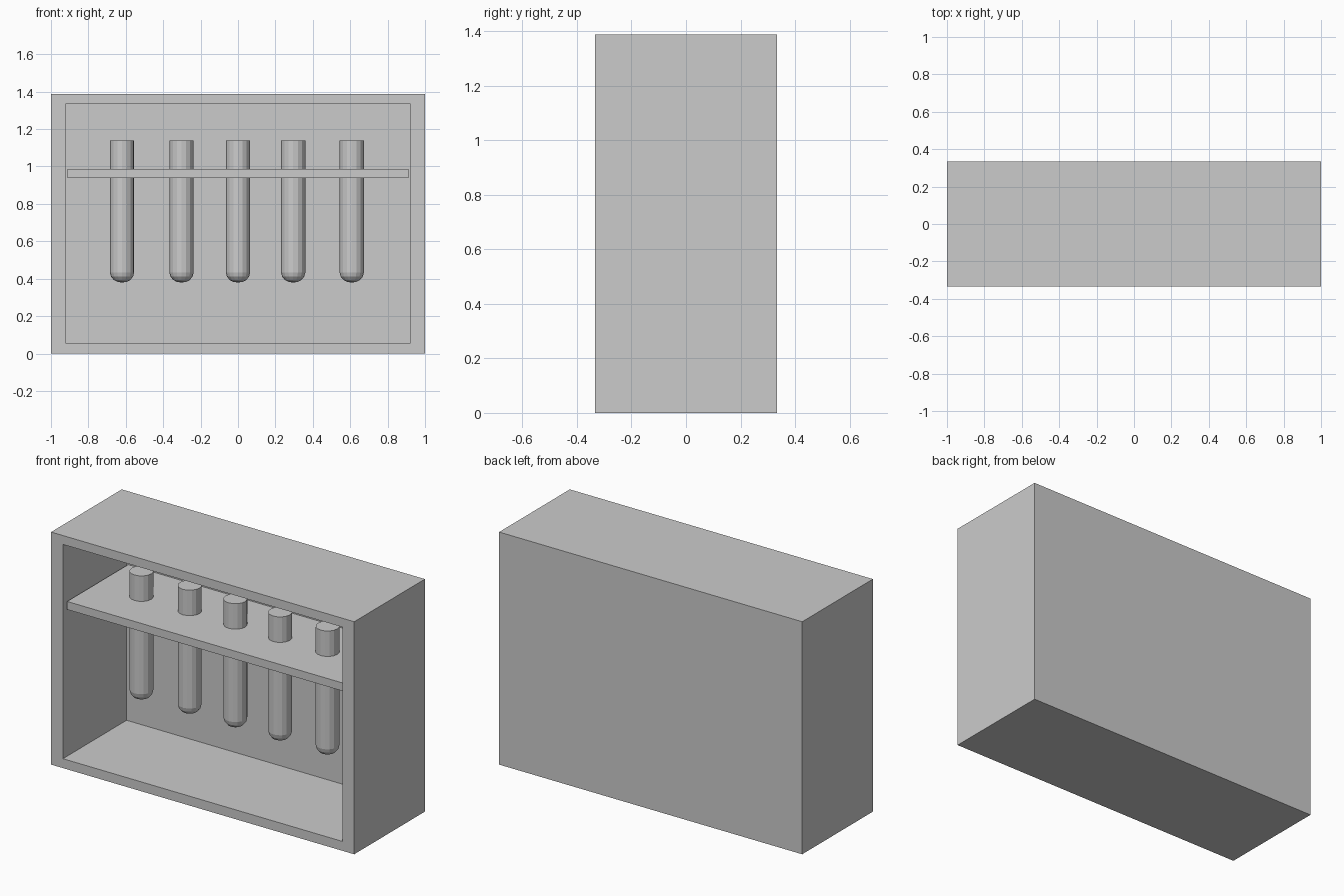
import bpy, bmesh
from mathutils import Matrix, Vector

cube = bpy.data.objects.get("Cube")
if cube:
    bpy.data.objects.remove(cube, do_unlink=True)

grey = bpy.data.materials.new("plain grey")
grey.use_nodes = True
colour = (0.6, 0.6, 0.6, 1)
grey.diffuse_color = colour
grey.node_tree.nodes["Principled BSDF"].inputs["Base Color"].default_value = colour


def finish(name, bm):
    bmesh.ops.recalc_face_normals(bm, faces=bm.faces)
    mesh = bpy.data.meshes.new(name)
    bm.to_mesh(mesh)
    bm.free()
    mesh.materials.append(grey)
    obj = bpy.data.objects.new(name, mesh)
    bpy.context.collection.objects.link(obj)
    return obj


def add_box(bm, low, high):
    low, high = Vector(low), Vector(high)
    scale = Matrix.Diagonal((*(high - low), 1))
    bmesh.ops.create_cube(bm, size=1, matrix=Matrix.Translation((low + high) / 2) @ scale)


# Cabinet: a solid block whose front face is inset and pushed in
WIDTH, DEPTH, HEIGHT = 1.0, 0.333, 1.387
OPEN_X, OPEN_LOW, OPEN_HIGH, BACK = 0.922, 0.056, 1.334, 0.267
bm = bmesh.new()
add_box(bm, (-WIDTH, -DEPTH, 0), (WIDTH, DEPTH, HEIGHT))
bm.normal_update()
front = min(bm.faces, key=lambda f: f.calc_center_median().y)
bmesh.ops.inset_region(bm, faces=[front], thickness=0.05)
for v in front.verts:
    v.co.x = OPEN_X if v.co.x > 0 else -OPEN_X
    v.co.z = OPEN_HIGH if v.co.z > HEIGHT / 2 else OPEN_LOW
pushed = bmesh.ops.extrude_discrete_faces(bm, faces=[front])["faces"][0]
for v in pushed.verts:
    v.co.y = BACK
finish("cabinet", bm)

# Shelf that holds the tubes
bm = bmesh.new()
add_box(bm, (-0.912, -0.308, 0.939), (0.912, BACK, 0.987))
finish("shelf", bm)

# Tubes: a capped profile with a rounded bottom, spun around z
profile = [(0, 0.38), (0.022, 0.382), (0.044, 0.393), (0.059, 0.411),
           (0.065, 0.433), (0.065, 1.139), (0, 1.139)]
for number, x in enumerate((-0.62, -0.302, 0, 0.295, 0.608), 1):
    bm = bmesh.new()
    verts = [bm.verts.new((r, 0, z)) for r, z in profile]
    edges = [bm.edges.new(pair) for pair in zip(verts, verts[1:])]
    bmesh.ops.spin(bm, geom=verts + edges, cent=(0, 0, 0), axis=(0, 0, 1),
                   angle=6.283185, steps=16)
    bmesh.ops.remove_doubles(bm, verts=bm.verts, dist=0.0005)
    tube = finish(f"tube_{number}", bm)
    tube.location = (x, -0.024, 0)
